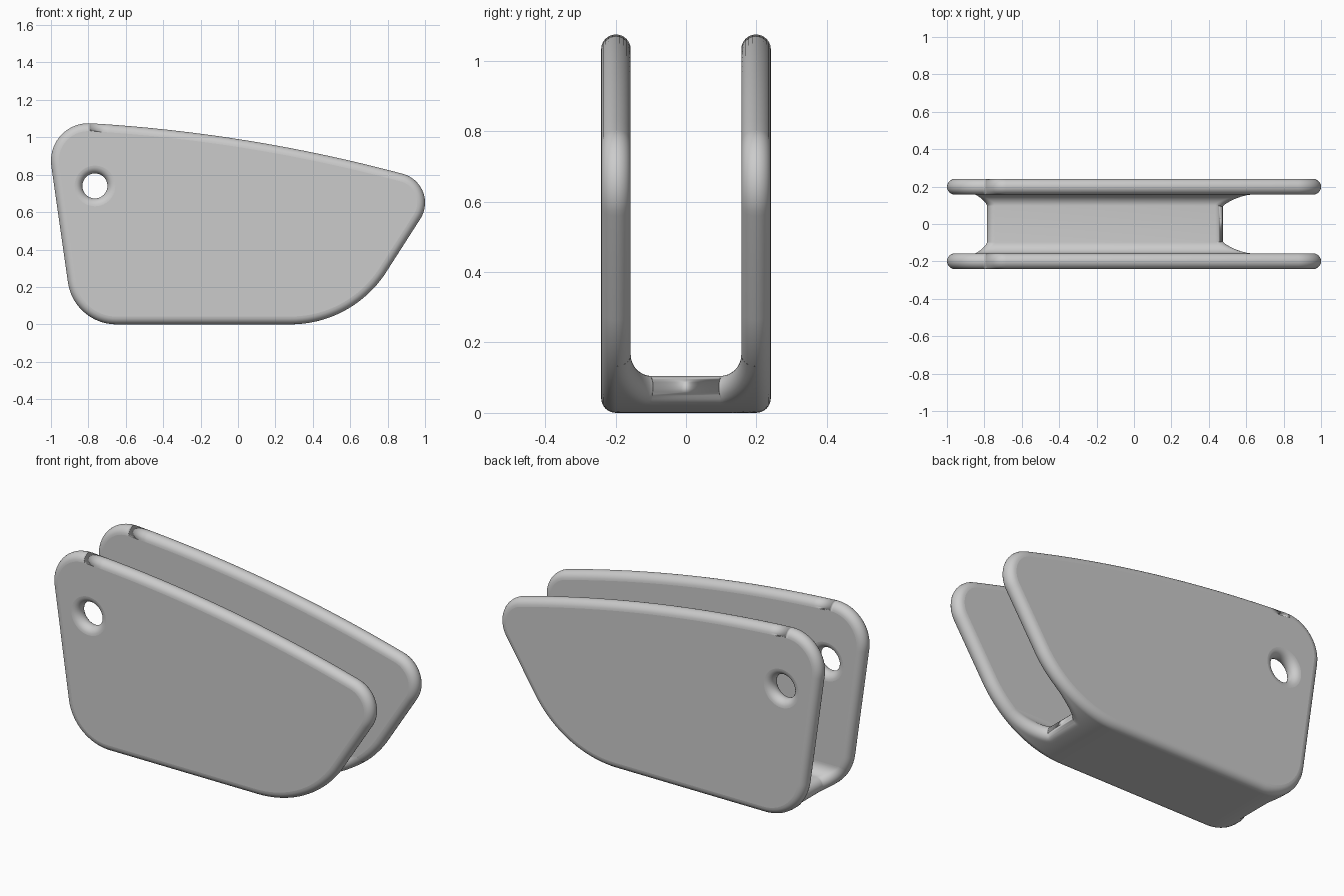
import bpy, bmesh, math
from mathutils import Vector

if "Cube" in bpy.data.objects:
    bpy.data.objects.remove(bpy.data.objects["Cube"])

R = 0.042          # edge rounding radius
YM = 0.199         # mid plane of each side plate
HOLE = (-0.765, 0.74, 0.067)
rad = math.radians

grey = bpy.data.materials.new("mid grey")
grey.diffuse_color = (0.6, 0.6, 0.6, 1)
grey.use_nodes = True
grey.node_tree.nodes["Principled BSDF"].inputs["Base Color"].default_value = grey.diffuse_color

# side outline as arcs: centre x, centre z, radius, start angle, end angle, steps
TOP_R = 8.37
end = (0.84 + 0.16 * math.cos(rad(75)), 0.65 + 0.16 * math.sin(rad(75)))
BL = (-0.65, 0.262, 0.262)
BR = (0.28, 0.61, 0.61)
ARCS = [
    (*BL, 188, 270, 16),
    (*BR, 270, 325.4, 18),
    (0.84, 0.65, 0.16, 325.4, 435, 18),
    (end[0] - TOP_R * math.cos(rad(75)), end[1] - TOP_R * math.sin(rad(75)), TOP_R, 75, 86.6, 16),
    (-0.80, 0.875, 0.20, 86.6, 188, 18),
]


def arc_points(cx, cz, r, a0, a1, n):
    """Points inset by R, each with its outward normal."""
    out = []
    for i in range(n + 1):
        a = rad(a0 + (a1 - a0) * i / n)
        d = Vector((math.cos(a), 0, math.sin(a)))
        out.append((Vector((cx, 0, cz)) + d * (r - R), d))
    return out


def loft(bm, loops):
    """Join closed vertex loops with smooth quads."""
    for a, b in zip(loops, loops[1:]):
        for i in range(len(a)):
            j = (i + 1) % len(a)
            bm.faces.new((a[i], a[j], b[j], b[i])).smooth = True


def finish(bm, name):
    bmesh.ops.recalc_face_normals(bm, faces=bm.faces)
    me = bpy.data.meshes.new(name)
    bm.to_mesh(me)
    bm.free()
    me.materials.append(grey)
    ob = bpy.data.objects.new(name, me)
    bpy.context.collection.objects.link(ob)


def side_plate(name, y):
    bm = bmesh.new()
    outline = []
    for arc in ARCS:
        for p in arc_points(*arc):
            if not outline or (p[0] - outline[-1][0]).length > 1e-4:
                outline.append(p)
    if (outline[0][0] - outline[-1][0]).length < 1e-4:
        outline.pop()
    # hole rim: normals point towards the hole centre
    rim = []
    for i in range(40):
        a = math.tau * i / 40
        d = Vector((math.cos(a), 0, math.sin(a)))
        rim.append((Vector((HOLE[0], 0, HOLE[1])) + d * (HOLE[2] + R), -d))
    caps = {0: [], 12: []}
    for ring in (outline, rim):
        loops = []
        for k in range(13):
            f = -math.pi / 2 + math.pi * k / 12
            off = Vector((0, y + R * math.sin(f), 0))
            loops.append([bm.verts.new(p + d * R * math.cos(f) + off) for p, d in ring])
        loft(bm, loops)
        for k in caps:
            lp = loops[k]
            caps[k] += [bm.edges.get((lp[i], lp[i - 1])) for i in range(len(lp))]
    # flat faces with the hole left open
    for edges in caps.values():
        res = bmesh.ops.triangle_fill(bm, use_beauty=True, edges=edges)
        for g in res["geom"]:
            if isinstance(g, bmesh.types.BMFace):
                g.smooth = False
    finish(bm, name)


def slerp(a, b, n):
    w = a.angle(b)
    return [(a * math.sin((1 - i / n) * w) + b * math.sin(i / n * w)) / math.sin(w) for i in range(n + 1)]


def bridge():
    """Floor joining the plates, with filleted channel and rounded ends."""
    bm = bmesh.new()
    loops = []
    fy, fz, fr = 0.097, 0.165, 0.06          # channel fillet centre and radius
    stations = [(-1, 90 - 7.5 * i) for i in range(13)] + [(1, 7.5 * i) for i in range(13)]
    for s, t in stations:
        t = rad(t)
        y = s * (fy + (fr + R) * math.sin(t))
        z = fz - (fr + R) * math.cos(t)
        up = Vector((0, -s * math.sin(t), math.cos(t)))
        a_l = 180 + math.degrees(math.asin((BL[1] - z) / (BL[2] - R)))
        a_r = 360 - math.degrees(math.asin((BR[1] - z) / (BR[2] - R)))
        left = arc_points(*BL, a_l, 270, 12)
        right = arc_points(*BR, 270, a_r, 12)
        pts = [p + d * R for p, d in left + right]
        pr, dr = right[-1]
        pl, dl = left[0]
        pts += [pr + d * R for d in slerp(dr, up, 12)[1:]]
        pts += [pl + d * R for d in slerp(up, dl, 12)[:-1]]
        loops.append([bm.verts.new(p + Vector((0, y, 0))) for p in pts])
    loft(bm, loops)
    for lp in (loops[0], loops[-1]):
        bm.faces.new(lp)
    finish(bm, "bridge_floor")


side_plate("front_plate", -YM)
side_plate("back_plate", YM)
bridge()
